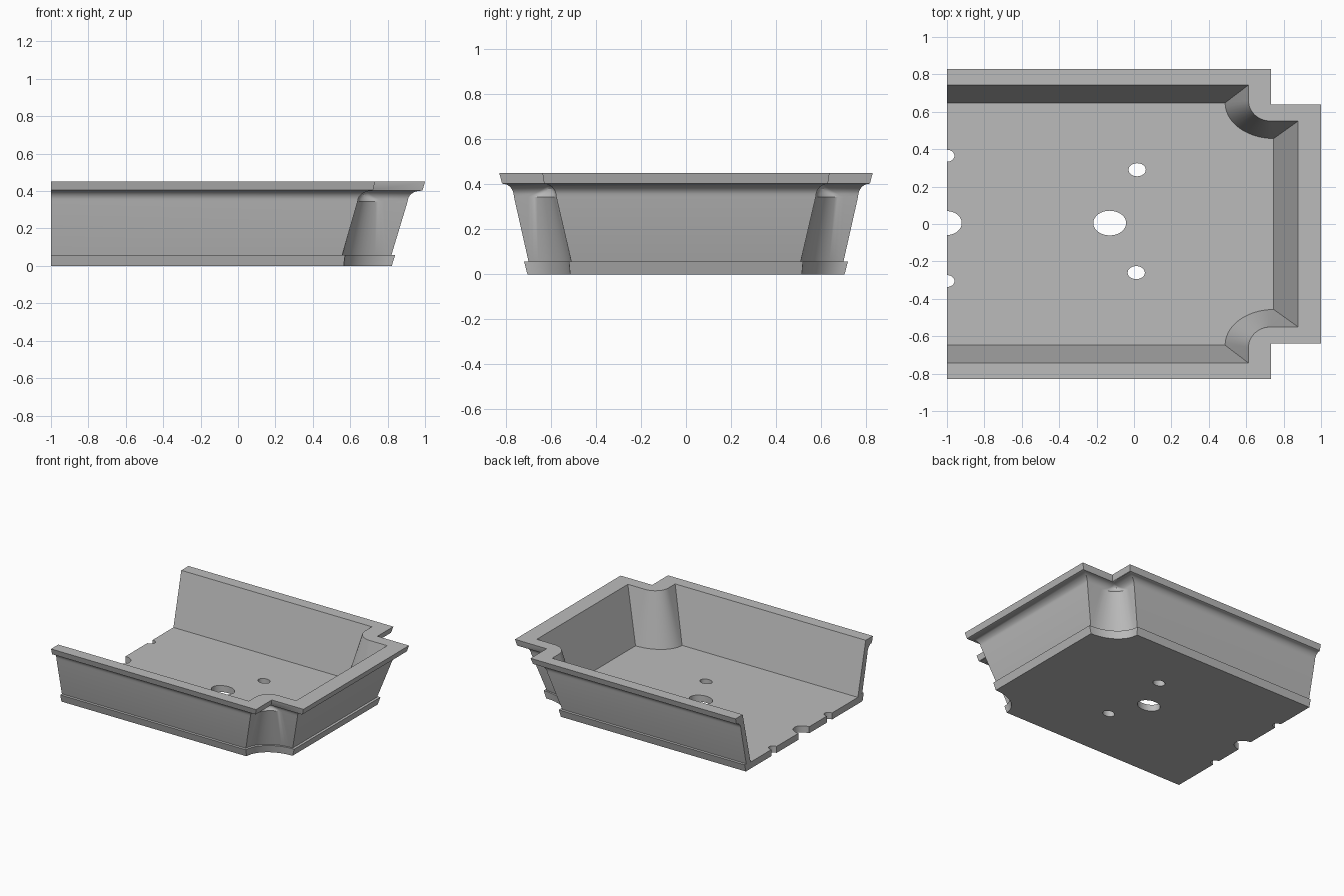
import bpy, bmesh
from math import sin, cos, pi, radians
from mathutils import Matrix

old = bpy.data.objects.get("Cube")
if old:
    bpy.data.objects.remove(old, do_unlink=True)

ARC = 14      # segments per rounded corner notch
COVE = 7      # segments of the cove under the rim

grey = bpy.data.materials.new("plain grey")
grey.use_nodes = True
colour = (0.5, 0.5, 0.5, 1)
grey.diffuse_color = colour
grey.node_tree.nodes["Principled BSDF"].inputs["Base Color"].default_value = colour


def outline(z, x, y, xn, yn, rx, ry):
    """Open outline from one cut end round both notched corners to the other."""
    half = [(-1, y), (xn, y)]
    for i in range(ARC + 1):
        a = pi / 2 * i / ARC
        half.append((xn + rx * (1 - cos(a)), yn + ry * (1 - sin(a))))
    half.append((x, yn))
    return [(px, -py, z) for px, py in half] + [(px, py, z) for px, py in reversed(half)]


# Levels: z, outer x, outer y, notch x, notch y, notch radii
base_foot = (0, .822, .705, .565, .515, .257, .19)
base_lip = (.057, .84, .72, .572, .52, .268, .2)
wall_foot = (.057, .82, .70, .557, .51, .263, .19)
wall_top = (.345, .907, .765, .64, .577, .14, .125)
cove_top = (.402, .978, .812, .718, .629, 0, 0)
rim_under = (.405, .987, .818, .722, .631, 0, 0)
rim_outer = (.45, 1, .83, .733, .638, 0, 0)
rim_inner = (.45, .877, .743, .612, .55, .12, .11)
floor_edge = (.05, .747, .648, .487, .457, .26, .191)

levels = [base_foot, base_lip, wall_foot, wall_top]
for i in range(1, COVE + 1):
    a = pi / 2 * i / COVE
    up, out = sin(a), 1 - cos(a)
    mix = [up] + [out] * 4 + [up] * 2
    levels.append(tuple(p + (q - p) * t for p, q, t in zip(wall_top, cove_top, mix)))
levels += [rim_under, rim_outer, rim_inner, floor_edge]

# Tray shell: skin the levels, then close underside, floor and cut end
bm = bmesh.new()
rings = [[bm.verts.new(p) for p in outline(*lv)] for lv in levels]
for low, high in zip(rings, rings[1:]):
    for i in range(len(low) - 1):
        bm.faces.new((low[i], low[i + 1], high[i + 1], high[i]))
bm.faces.new(rings[0][::-1])
bm.faces.new(rings[-1])
bm.faces.new([r[0] for r in rings] + [r[-1] for r in reversed(rings)])
bmesh.ops.remove_doubles(bm, verts=bm.verts, dist=.0002)
bmesh.ops.recalc_face_normals(bm, faces=bm.faces)
mesh = bpy.data.meshes.new("tray")
bm.to_mesh(mesh)
bm.free()
mesh.materials.append(grey)
tray = bpy.data.objects.new("tray", mesh)
bpy.context.collection.objects.link(tray)

# Oval drain holes, three whole and three halved by the cut end
bm = bmesh.new()
for x, y, rx, ry in [(-.13, .005, .088, .066), (.017, .29, .046, .035),
                     (.012, -.26, .046, .035), (-1, .005, .079, .064),
                     (-1, .365, .04, .032), (-1, -.305, .04, .032)]:
    place = Matrix.Translation((x, y, .02)) @ Matrix.Diagonal((rx, ry, 1, 1))
    bmesh.ops.create_cone(bm, cap_ends=True, segments=32, radius1=1, radius2=1,
                          depth=.2, matrix=place)
cut_mesh = bpy.data.meshes.new("hole_cutter")
bm.to_mesh(cut_mesh)
bm.free()
cut_mesh.materials.append(grey)
cutter = bpy.data.objects.new("hole_cutter", cut_mesh)
cutter.hide_render = True
bpy.context.collection.objects.link(cutter)

holes = tray.modifiers.new("holes", 'BOOLEAN')
holes.operation = 'DIFFERENCE'
holes.solver = 'EXACT'
holes.object = cutter
for ob in bpy.context.selected_objects:
    ob.select_set(False)
bpy.context.view_layer.objects.active = tray
tray.select_set(True)
bpy.ops.object.modifier_apply(modifier="holes")
bpy.data.objects.remove(cutter, do_unlink=True)
bpy.ops.object.shade_smooth_by_angle(angle=radians(28))
